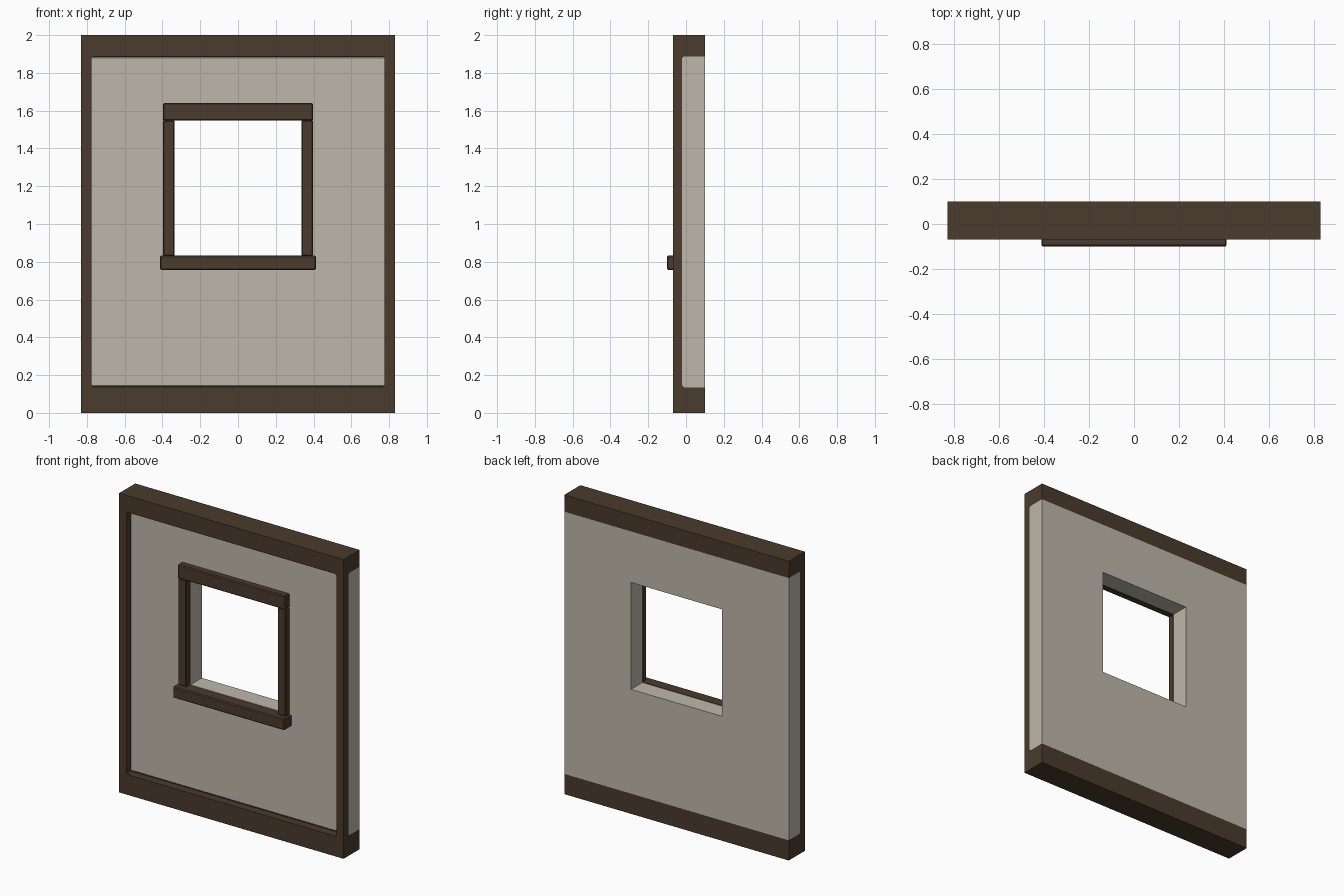
import bpy, bmesh
from mathutils import Vector

if "Cube" in bpy.data.objects:
    bpy.data.objects.remove(bpy.data.objects["Cube"])


def material(name, rgb):
    m = bpy.data.materials.new(name)
    m.diffuse_color = (*rgb, 1)
    m.use_nodes = True
    m.node_tree.nodes["Principled BSDF"].inputs["Base Color"].default_value = m.diffuse_color
    return m


WOOD = material("dark brown wood", (0.070, 0.043, 0.026))
PLASTER = material("beige plaster", (0.515, 0.478, 0.402))


def finish(name, bm, mat):
    bmesh.ops.recalc_face_normals(bm, faces=bm.faces)
    me = bpy.data.meshes.new(name)
    bm.to_mesh(me)
    bm.free()
    me.materials.append(mat)
    ob = bpy.data.objects.new(name, me)
    bpy.context.collection.objects.link(ob)
    return ob


def prism(name, points, direction, mat):
    """Extrude a closed outline along a direction."""
    bm = bmesh.new()
    face = bm.faces.new([bm.verts.new(p) for p in points])
    ext = bmesh.ops.extrude_face_region(bm, geom=[face])
    verts = [g for g in ext["geom"] if isinstance(g, bmesh.types.BMVert)]
    bmesh.ops.translate(bm, verts=verts, vec=direction)
    # the source face is kept by the extrusion, so the prism is closed
    return finish(name, bm, mat)


def box(name, x, y, z, mat, bevel=0.0):
    bm = bmesh.new()
    bmesh.ops.create_cube(bm, size=1)
    for v in bm.verts:
        v.co = Vector([(r[0] + r[1]) / 2 + c * (r[1] - r[0])
                       for c, r in zip(v.co, (x, y, z))])
    if bevel:
        bmesh.ops.bevel(bm, geom=bm.edges[:], offset=bevel, segments=1,
                        affect='EDGES')
    return finish(name, bm, mat)


def cut(ob, cutter):
    """Subtract the cutter, bake the result and remove the cutter."""
    cutter.hide_render = True
    mod = ob.modifiers.new("cut", 'BOOLEAN')
    mod.operation = 'DIFFERENCE'
    mod.solver = 'EXACT'
    mod.object = cutter
    bpy.context.view_layer.update()
    dg = bpy.context.evaluated_depsgraph_get()
    me = bpy.data.meshes.new_from_object(ob.evaluated_get(dg))
    ob.modifiers.clear()
    ob.data = me
    bpy.data.objects.remove(cutter)


W = 0.83                      # half width of the wall
FRONT, MID, BACK = -0.07, -0.02, 0.10
LOW, HIGH = 0.135, 1.888      # rail edges
C = 0.01                      # corner chamfer

# timber frame: C-shaped side profile, then an opening through the front
frame = prism("timber_frame", [(-W, y, z) for y, z in (
    (FRONT, 0), (BACK, 0), (BACK, LOW), (MID + C, LOW), (MID, LOW + C),
    (MID, HIGH - C), (MID + C, HIGH), (BACK, HIGH), (BACK, 2), (FRONT, 2))],
    (2 * W, 0, 0), WOOD)
I = 0.776
opening = prism("opening_cutter", [(x, -0.2, z) for x, z in (
    (-I + C, LOW), (I - C, LOW), (I, LOW + C), (I, HIGH - C),
    (I - C, HIGH), (-I + C, HIGH), (-I, HIGH - C), (-I, LOW + C))],
    (0, 0.2 + MID + 0.005, 0), WOOD)
cut(frame, opening)

# plaster panel with the window hole
panel = prism("plaster_panel", [(-W, y, z) for y, z in (
    (BACK, LOW), (MID + C, LOW), (MID, LOW + C),
    (MID, HIGH - C), (MID + C, HIGH), (BACK, HIGH))], (2 * W, 0, 0), PLASTER)
H, SILL, HEAD = 0.337, 0.832, 1.547
cut(panel, box("window_cutter", (-H, H), (-0.3, 0.3), (SILL, HEAD), PLASTER))

# window trim
box("window_lintel", (-0.398, 0.398), (FRONT, MID), (HEAD, 1.64), WOOD, 0.006)
box("window_sill", (-0.413, 0.413), (-0.10, MID), (0.756, SILL), WOOD, 0.006)
for side, s in (("left", -1), ("right", 1)):
    box("window_jamb_" + side, sorted((s * H, s * 0.398)), (-0.066, MID),
        (SILL, HEAD), WOOD, 0.005)
